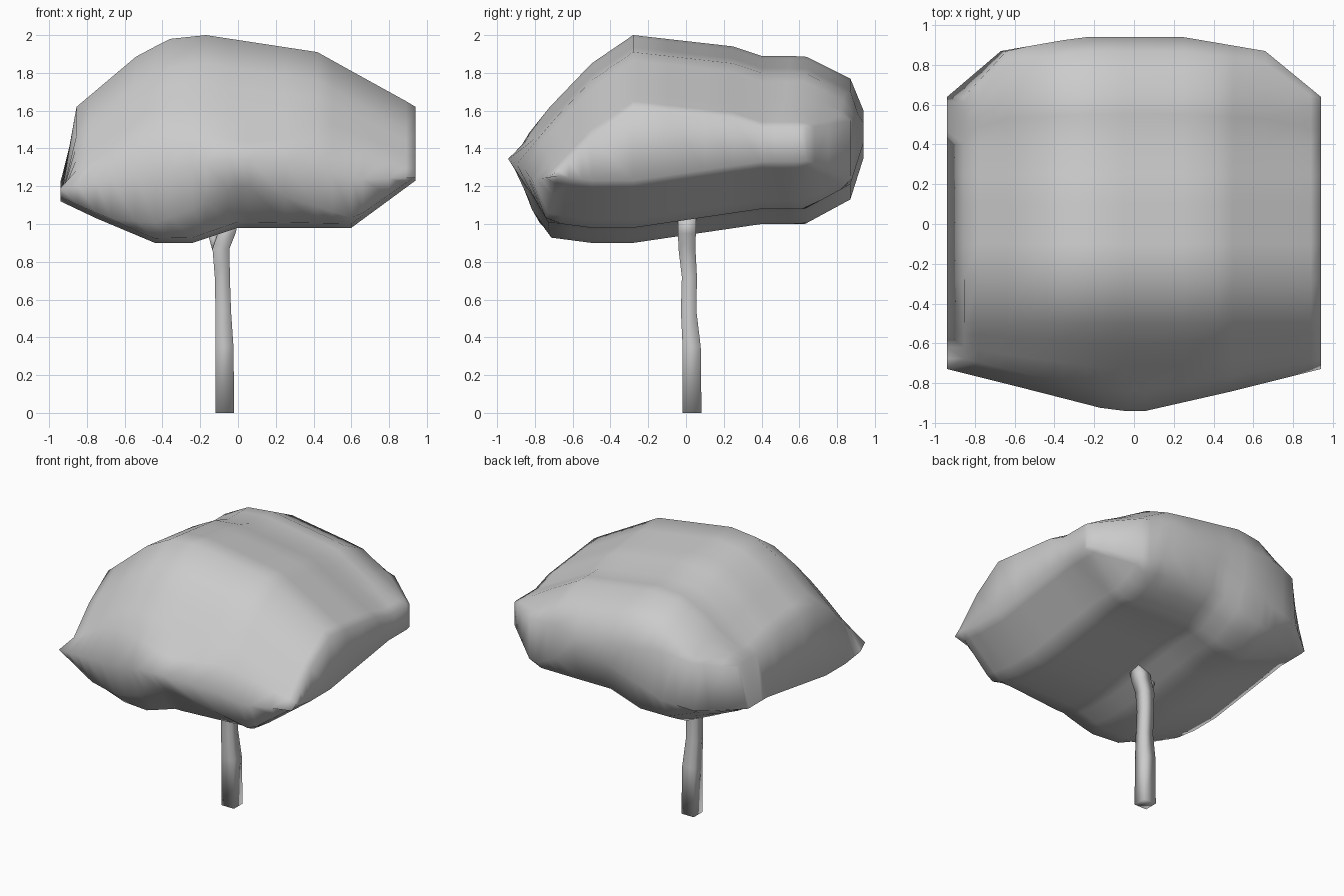
import bpy, bmesh, math

if "Cube" in bpy.data.objects:
    bpy.data.objects.remove(bpy.data.objects["Cube"])


def lerp(pts, t):
    """Piecewise linear lookup in a list of (t, value) points."""
    for (a, va), (b, vb) in zip(pts, pts[1:]):
        if t <= b:
            return va + (vb - va) * max(0, (t - a) / (b - a))
    return pts[-1][1]


def finish(name, bm, angle):
    bmesh.ops.remove_doubles(bm, verts=bm.verts, dist=0.0005)
    bmesh.ops.recalc_face_normals(bm, faces=bm.faces)
    me = bpy.data.meshes.new(name)
    bm.to_mesh(me)
    bm.free()
    ob = bpy.data.objects.new(name, me)
    bpy.context.collection.objects.link(ob)
    bpy.ops.object.select_all(action='DESELECT')
    ob.select_set(True)
    bpy.context.view_layer.objects.active = ob
    bpy.ops.object.shade_smooth_by_angle(angle=math.radians(angle))
    return ob


# Canopy profiles: side view (y, z), front view (x, z), plan (x, y)
side_top = [(-.94, 1.35), (-.84, 1.47), (-.73, 1.61), (-.5, 1.85), (-.28, 2.0),
            (.25, 1.94), (.4, 1.89), (.63, 1.89), (.87, 1.77), (.94, 1.6)]
side_bottom = [(-.94, 1.29), (-.73, .93), (-.5, .9), (-.28, .9),
               (.4, 1.0), (.63, 1.0), (.87, 1.13), (.94, 1.35)]
front_top = [(-.855, 1.62), (-.535, 1.89), (-.36, 1.98), (-.17, 2.0),
             (.42, 1.91), (.6, 1.81), (.89, 1.65), (.94, 1.62)]
front_bottom = [(-.94, 1.12), (-.75, 1.03), (-.44, .9), (-.24, .9),
                (0, .98), (.6, .98), (.94, 1.23)]
plan_front = [(-.94, -.73), (-.5, -.84), (-.11, -.94), (.06, -.94), (.5, -.84), (.94, -.73)]
plan_back = [(-.94, .64), (-.67, .87), (-.27, .94), (.25, .94), (.66, .87), (.94, .64)]

# Canopy: top and bottom sheets, each one profile swept along the other
cols = [-.94, -.85, -.75, -.67, -.54, -.44, -.36, -.24, -.17, -.05, 0, .06,
        .25, .42, .5, .6, .66, .8, .89, .94]
rows = [-.94, -.84, -.73, -.6, -.5, -.28, -.1, .1, .25, .4, .55, .64, .76, .87, .94]
bm = bmesh.new()
top, bottom = [], []
for x in cols:
    yf, yb = lerp(plan_front, x), lerp(plan_back, x)
    xt = x if x > -.54 else -.54 + (x + .54) * .315 / .4
    t_col, b_col = [], []
    for j, y in enumerate(rows):
        if y < -.5:
            y = -.5 + (y + .5) * (yf + .5) / -.44
        elif y > .4:
            y = .4 + (y - .4) * (yb - .4) / .54
        zt = lerp(side_top, y) + lerp(front_top, xt) - 2.0
        zb = lerp(side_bottom, y) + lerp(front_bottom, x) - .9
        if j == 0:  # the sheets meet in a ridge along the front
            v = bm.verts.new((x, y, (zt + zb) / 2))
            t_col.append(v)
            b_col.append(v)
        else:
            t_col.append(bm.verts.new((xt, y, zt)))
            b_col.append(bm.verts.new((x, y, zb)))
    top.append(t_col)
    bottom.append(b_col)
n, m = len(cols), len(rows)
for i in range(n - 1):
    for j in range(m - 1):
        for g in (top, bottom):
            bm.faces.new((g[i][j], g[i + 1][j], g[i + 1][j + 1], g[i][j + 1]))
    bm.faces.new((top[i][-1], top[i + 1][-1], bottom[i + 1][-1], bottom[i][-1]))
for i in (0, n - 1):
    bm.faces.new((top[i][0], top[i][1], bottom[i][1]))
    for j in range(1, m - 1):
        bm.faces.new((top[i][j], top[i][j + 1], bottom[i][j + 1], bottom[i][j]))
finish("canopy", bm, 80)


def limb(name, path):
    """Square-section limb along (x, y, z, half width) points."""
    bm = bmesh.new()
    rings = []
    for x, y, z, r in path:
        rings.append([bm.verts.new((x + a * r, y + b * r, z))
                      for a, b in ((-1, -1), (1, -1), (1, 1), (-1, 1))])
    for p, q in zip(rings, rings[1:]):
        for k in range(4):
            bm.faces.new((p[k], p[(k + 1) % 4], q[(k + 1) % 4], q[k]))
    bm.faces.new(rings[0])
    bm.faces.new(rings[-1])
    finish(name, bm, 95)


# Trunk leaning into the main branch, and a thin side branch
limb("trunk", [(-.07, .032, 0, .05), (-.072, .03, .35, .048), (-.078, .014, .54, .041),
               (-.083, .018, .72, .04), (-.09, .005, .87, .045), (-.06, .005, .95, .047),
               (-.04, .005, 1.04, .047)])
limb("side_branch", [(-.11, 0, .86, .025), (-.13, 0, .92, .022), (-.15, 0, 1.0, .02)])
